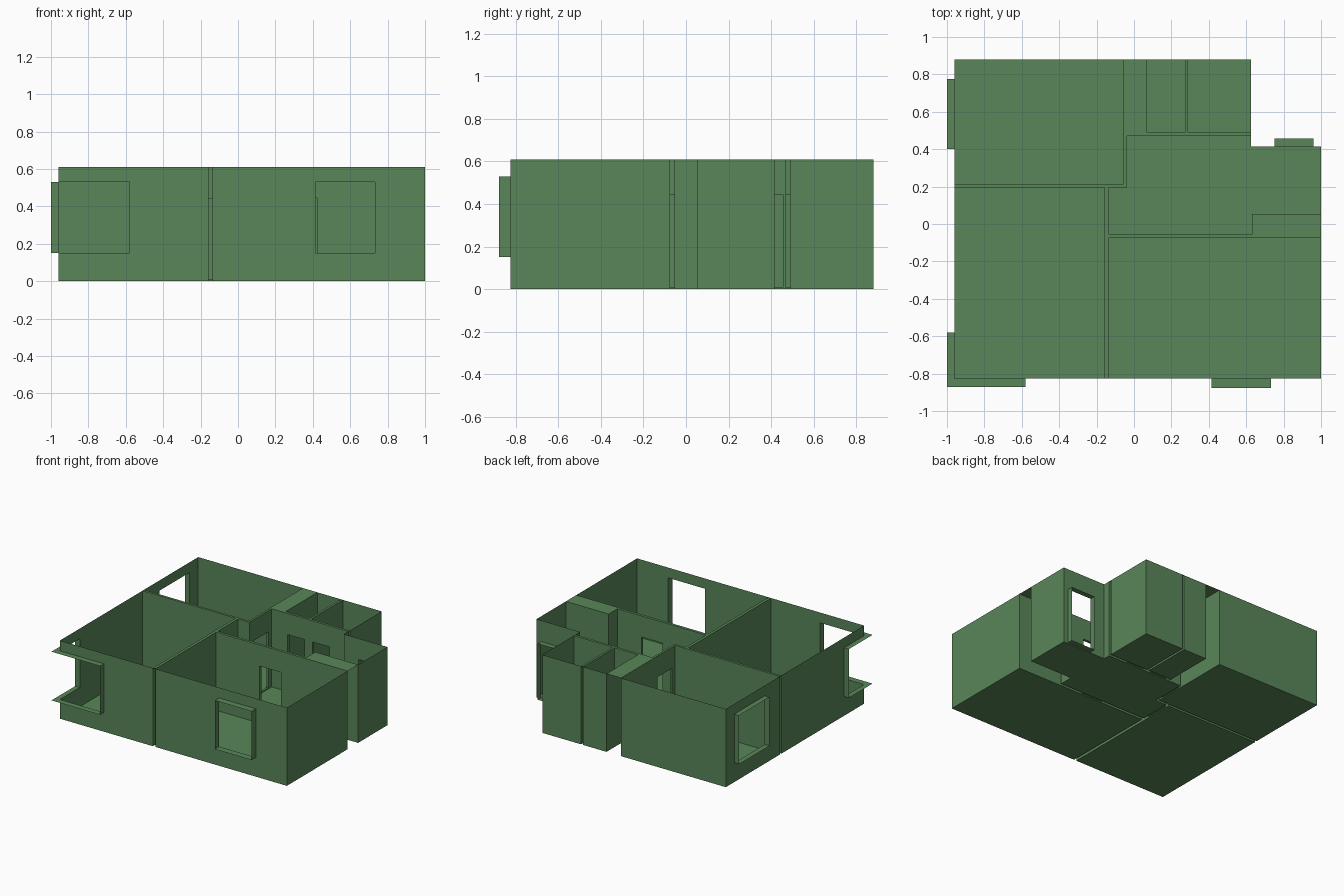
import bpy

if "Cube" in bpy.data.objects:
    bpy.data.objects.remove(bpy.data.objects["Cube"])

H = 0.61                 # wall height
WIN = (0.15, 0.53)       # window sill and head
DOOR = (0.008, 0.445)    # threshold and door head

mat = bpy.data.materials.new("green")
mat.diffuse_color = (0.10, 0.24, 0.10, 1)
mat.use_nodes = True
mat.node_tree.nodes["Principled BSDF"].inputs["Base Color"].default_value = mat.diffuse_color


def make(name, faces):
    """Single-skin object from a list of polygons, each a list of points."""
    verts, index, polys = [], {}, []
    for f in faces:
        poly = []
        for p in f:
            key = tuple(round(c, 4) for c in p)
            if key not in index:
                index[key] = len(verts)
                verts.append(key)
            poly.append(index[key])
        polys.append(poly)
    me = bpy.data.meshes.new(name)
    me.from_pydata(verts, [], polys)
    me.materials.append(mat)
    ob = bpy.data.objects.new(name, me)
    bpy.context.collection.objects.link(ob)


def rect(x0, y0, x1, y1):
    return [(x0, y0), (x1, y0), (x1, y1), (x0, y1)]


def wall(p, q, holes):
    """Vertical panels from p to q, leaving out holes (a, b, (z0, z1))."""
    ax = 0 if abs(p[0] - q[0]) > 1e-6 else 1
    out = []

    def panel(a, b, z0, z1):
        if abs(a - b) < 1e-6:
            return
        A, B = list(p), list(p)
        A[ax], B[ax] = a, b
        out.append([(*B, z0), (*A, z0), (*A, z1), (*B, z1)])

    flip = p[ax] > q[ax]
    pos = p[ax]
    for a, b, (z0, z1) in sorted(holes, reverse=flip):
        if flip:
            a, b = b, a
        panel(pos, a, 0, H)
        panel(a, b, 0, z0)
        panel(a, b, z1, H)
        pos = b
    panel(pos, q[ax], 0, H)
    return out


def room(name, pts, holes):
    """Floor plus walls; holes maps edge number to its openings."""
    faces = [[(x, y, 0) for x, y in pts]]
    for i, p in enumerate(pts):
        faces += wall(p, pts[(i + 1) % len(pts)], holes.get(i, []))
    make(name, faces)


def reveal(name, x0, y0, x1, y1, span, through):
    """Four-sided lining of an opening that passes along axis `through`."""
    z0, z1 = span
    faces = [[(x, y, z) for x, y in rect(x0, y0, x1, y1)] for z in span]
    if through == 'y':
        ends = [((x, y0), (x, y1)) for x in (x0, x1)]
    else:
        ends = [((x0, y), (x1, y)) for y in (y0, y1)]
    for a, b in ends:
        faces.append([(*a, z0), (*b, z0), (*b, z1), (*a, z1)])
    make(name, faces)


# Rooms (rect edges: 0 front, 1 right, 2 back, 3 left)
room("bedroom_back_left", rect(-0.96, 0.213, -0.055, 0.88),
     {1: [(0.25, 0.43, DOOR)], 3: [(0.40, 0.775, WIN)]})
room("living_front_left", rect(-0.96, -0.825, -0.157, 0.194),
     {0: [(-0.96, -0.58, WIN)], 1: [(-0.02, 0.16, DOOR)],
      3: [(-0.825, -0.58, WIN)]})
room("bedroom_front_right", rect(-0.135, -0.825, 1.0, -0.076),
     {0: [(0.415, 0.732, WIN)], 2: [(0.24, 0.423, DOOR)]})
room("hall", [(-0.135, -0.055), (0.63, -0.055), (0.63, 0.053), (1.0, 0.053),
              (1.0, 0.415), (0.625, 0.415), (0.625, 0.47), (-0.038, 0.47),
              (-0.038, 0.194), (-0.135, 0.194)],
     {0: [(0.24, 0.423, DOOR)], 4: [(0.75, 0.96, DOOR)],
      6: [(0.10, 0.245, DOOR), (0.315, 0.46, DOOR)],
      7: [(0.25, 0.43, DOOR)], 9: [(-0.02, 0.16, DOOR)]})
room("toilet_room", rect(0.07, 0.49, 0.273, 0.88), {0: [(0.10, 0.245, DOOR)]})
room("bathroom", rect(0.29, 0.49, 0.625, 0.88), {0: [(0.315, 0.46, DOOR)]})

# Door linings
reveal("door_back_left", -0.055, 0.25, -0.038, 0.43, DOOR, 'x')
reveal("door_front_left", -0.157, -0.02, -0.135, 0.16, DOOR, 'x')
reveal("door_front_right", 0.24, -0.076, 0.423, -0.055, DOOR, 'y')
reveal("door_toilet", 0.10, 0.47, 0.245, 0.49, DOOR, 'y')
reveal("door_bathroom", 0.315, 0.47, 0.46, 0.49, DOOR, 'y')
reveal("door_entrance", 0.75, 0.415, 0.96, 0.458, DOOR, 'y')

# Window linings
reveal("window_front", 0.415, -0.878, 0.732, -0.825, WIN, 'y')
reveal("window_left", -1.0, 0.40, -0.96, 0.775, WIN, 'x')

# Corner window: L-shaped sill and head, with a jamb at each end
corner = [(-1.0, -0.872), (-0.58, -0.872), (-0.58, -0.825),
          (-0.96, -0.825), (-0.96, -0.58), (-1.0, -0.58)]
faces = [[(x, y, z) for x, y in corner] for z in WIN]
for i in (1, 4):
    a, b = corner[i], corner[i + 1]
    faces.append([(*a, WIN[0]), (*b, WIN[0]), (*b, WIN[1]), (*a, WIN[1])])
make("window_corner", faces)

# Caps closing the tops of the gaps between rooms
caps = [rect(-0.96, 0.194, -0.055, 0.213), rect(-0.055, 0.194, -0.038, 0.47),
        rect(-0.157, -0.825, -0.135, 0.194), rect(-0.135, -0.076, 1.0, -0.055),
        rect(0.63, -0.055, 1.0, 0.053), rect(-0.055, 0.47, 0.07, 0.88),
        rect(0.07, 0.47, 0.625, 0.49), rect(0.273, 0.49, 0.29, 0.88)]
make("wall_caps", [[(x, y, H) for x, y in c] for c in caps])
